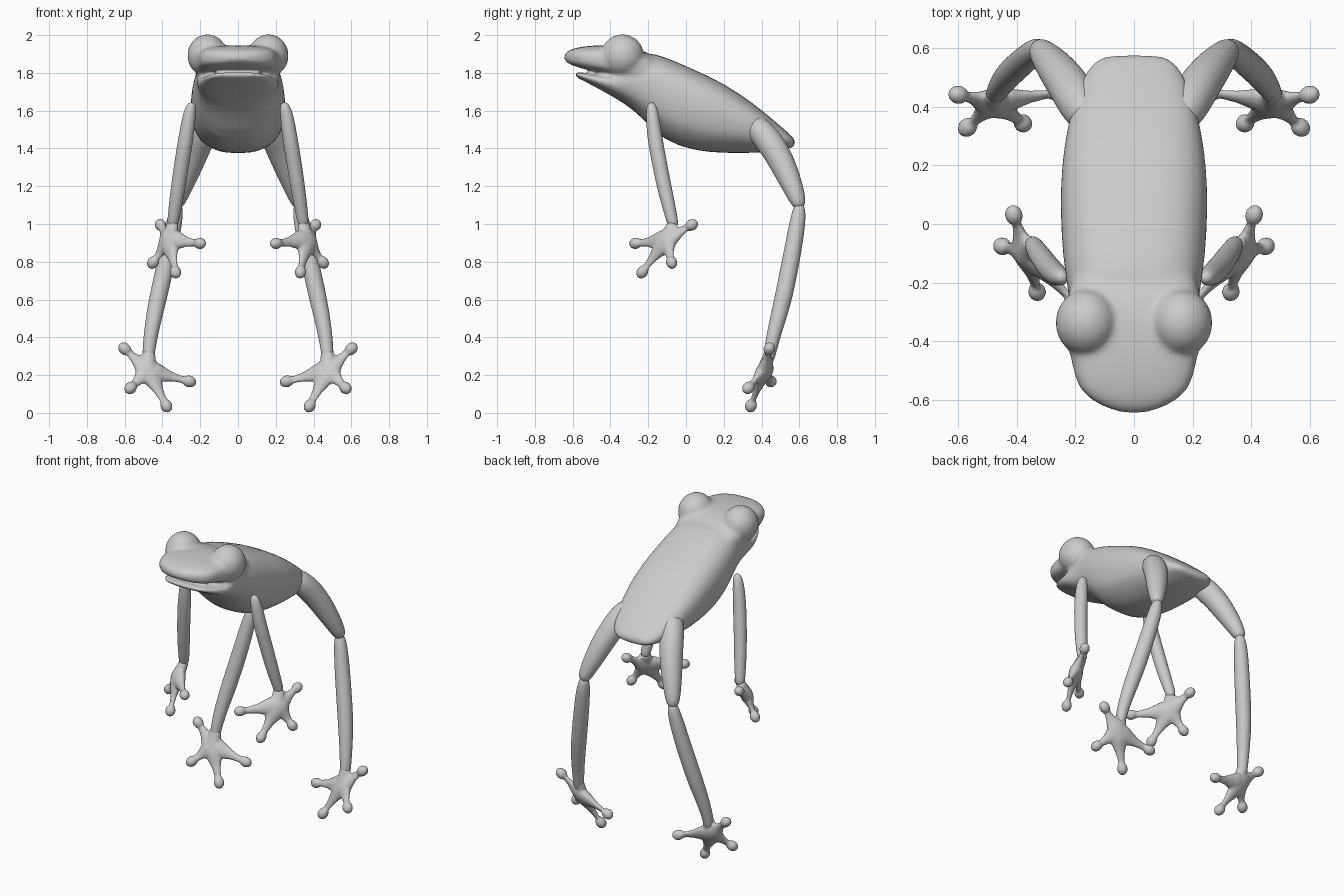
import bpy, bmesh, math
from mathutils import Vector, Matrix

if "Cube" in bpy.data.objects:
    bpy.data.objects.remove(bpy.data.objects["Cube"])

def finish(bm, name, mirror=False, subsurf=0, remesh=0, soften=5):
    """Turn a bmesh into a smooth object with its modifiers."""
    bmesh.ops.recalc_face_normals(bm, faces=bm.faces)
    for f in bm.faces:
        f.smooth = True
    me = bpy.data.meshes.new(name)
    bm.to_mesh(me)
    bm.free()
    ob = bpy.data.objects.new(name, me)
    bpy.context.collection.objects.link(ob)
    if subsurf:
        m = ob.modifiers.new("Subsurf", 'SUBSURF')
        m.levels = m.render_levels = subsurf
    if remesh:
        m = ob.modifiers.new("Blend", 'REMESH')
        m.mode = 'VOXEL'
        m.voxel_size = remesh
        m.use_smooth_shade = True
        m = ob.modifiers.new("Soften", 'SMOOTH')
        m.factor = 0.5
        m.iterations = soften
    if mirror:
        m = ob.modifiers.new("Mirror", 'MIRROR')
        m.use_mirror_merge = False
    return ob

def skin_rings(bm, rings):
    """Bridge equal-length rings of points and cap both ends."""
    rows = [[bm.verts.new(p) for p in r] for r in rings]
    n = len(rows[0])
    for a, b in zip(rows, rows[1:]):
        for i in range(n):
            j = (i + 1) % n
            bm.faces.new((a[i], a[j], b[j], b[i]))
    bm.faces.new(rows[0])
    bm.faces.new(rows[-1][::-1])

def loft(bm, rows, narrow, p_top, p_bot, n=32):
    """Rows of (y, top, bottom, half width); 'narrow' pinches the underside."""
    rings = []
    for y, top, bot, w in rows:
        ring = []
        for i in range(n):
            a = 2 * math.pi * i / n
            c, s = math.cos(a), math.sin(a)
            power = p_top if s >= 0 else p_bot
            x = math.copysign(abs(c) ** (2 / power), c)
            z = math.copysign(abs(s) ** (2 / power), s)
            if z < 0:
                x *= 1 - narrow * z * z
            ring.append((x * w, y, (top + bot) / 2 + z * (top - bot) / 2))
        rings.append(ring)
    skin_rings(bm, rings)

def tube(bm, pts, radii, normal=Vector((0, -1, 0)), flat=1.0, n=12):
    """Tapered tube through pts, optionally flattened along the normal."""
    pts = [Vector(p) for p in pts]
    rings = []
    for i, p in enumerate(pts):
        d = pts[min(i + 1, len(pts) - 1)] - pts[max(i - 1, 0)]
        u = d.cross(normal).normalized()
        v = u.cross(d).normalized()
        rings.append([p + radii[i] * (u * math.cos(t) + v * math.sin(t) * flat)
                      for t in (2 * math.pi * k / n for k in range(n))])
    skin_rings(bm, rings)

def limb(name, pts, radii):
    bm = bmesh.new()
    tube(bm, pts, radii)
    return finish(bm, name, mirror=True, subsurf=2)

def webbed_foot(name, wrist, palm, tips, ball):
    """Four tapering fingers with round pads, blended into one palm."""
    bm = bmesh.new()
    c, wrist = Vector(palm), Vector(wrist)
    tips = [Vector(t) for t in tips]
    normal = sum(((a - c).cross(b - c) for a, b in zip(tips, tips[1:])), Vector()).normalized()
    for t in tips:
        fr = (-0.15, 0, 0.2, 0.38, 0.55, 0.75, 1)
        tube(bm, [c.lerp(t, f) for f in fr],
             (.04, .064, .058, .042, .029, .022, .024), normal, 0.62)
        d = (t - c).normalized()
        pad = Matrix.Translation(t - d * .006) @ d.to_track_quat('Z', 'Y').to_matrix().to_4x4()
        bmesh.ops.create_uvsphere(bm, u_segments=16, v_segments=10, radius=ball,
                                  matrix=pad @ Matrix.Diagonal((1, 1, 1.2, 1)))
    tube(bm, [wrist, wrist.lerp(c, .5), c], (.035, .042, .05), normal, 0.8)
    return finish(bm, name, mirror=True, remesh=0.007)

# Torso with lower jaw, upper head and bulging eyes, blended into one skin
bm = bmesh.new()
loft(bm, [
    (-.59, 1.806, 1.78, .09), (-.56, 1.803, 1.768, .16), (-.46, 1.79, 1.715, .205),
    (-.38, 1.80, 1.67, .222), (-.30, 1.86, 1.62, .218), (-.22, 1.915, 1.55, .228),
    (-.12, 1.89, 1.44, .245), (.05, 1.815, 1.385, .255), (.20, 1.745, 1.375, .25),
    (.35, 1.645, 1.375, .228), (.47, 1.545, 1.385, .19), (.55, 1.475, 1.40, .15),
    (.58, 1.445, 1.41, .10)], 0.4, 2.8, 3.6)
loft(bm, [
    (-.648, 1.895, 1.87, .03), (-.625, 1.92, 1.848, .11), (-.57, 1.938, 1.828, .195),
    (-.47, 1.947, 1.806, .212), (-.38, 1.947, 1.785, .236), (-.30, 1.94, 1.76, .238),
    (-.22, 1.915, 1.74, .22), (-.12, 1.87, 1.70, .20)], 0.0, 2.8, 3.6)
for side in (-1, 1):
    bmesh.ops.create_uvsphere(bm, u_segments=32, v_segments=20, radius=1,
                              matrix=Matrix.Translation((side * .162, -.337, 1.892))
                              @ Matrix.Diagonal((.107, .115, .113, 1)))
finish(bm, "body_and_head", subsurf=1, remesh=0.01, soften=14)

# Front limbs
limb("arms",
     [(.24, -.185, 1.645), (.255, -.18, 1.6), (.276, -.165, 1.45), (.298, -.14, 1.32),
      (.32, -.11, 1.17), (.342, -.075, 1.03), (.348, -.065, .98)],
     (.018, .036, .042, .041, .04, .033, .028))
webbed_foot("hands", (.346, -.068, 1.0), (.365, -.105, .915),
            [(.412, .035, .998), (.453, -.075, .792), (.33, -.235, .741), (.198, -.272, .897)], .031)

# Hind limbs
limb("thighs",
     [(.15, .34, 1.54), (.175, .39, 1.50), (.22, .47, 1.40), (.265, .53, 1.28),
      (.308, .58, 1.16), (.325, .6, 1.1), (.328, .602, 1.085)],
     (.05, .076, .076, .068, .052, .038, .015))
limb("shins",
     [(.318, .6, 1.115), (.322, .6, 1.09), (.335, .593, 1.02), (.38, .555, .8),
      (.43, .51, .58), (.462, .465, .42), (.475, .44, .3), (.476, .436, .27)],
     (.015, .032, .045, .049, .049, .039, .034, .025))
webbed_foot("feet", (.473, .442, .32), (.475, .415, .225),
            [(.604, .442, .343), (.572, .327, .129), (.377, .342, .033), (.252, .45, .165)], .032)
